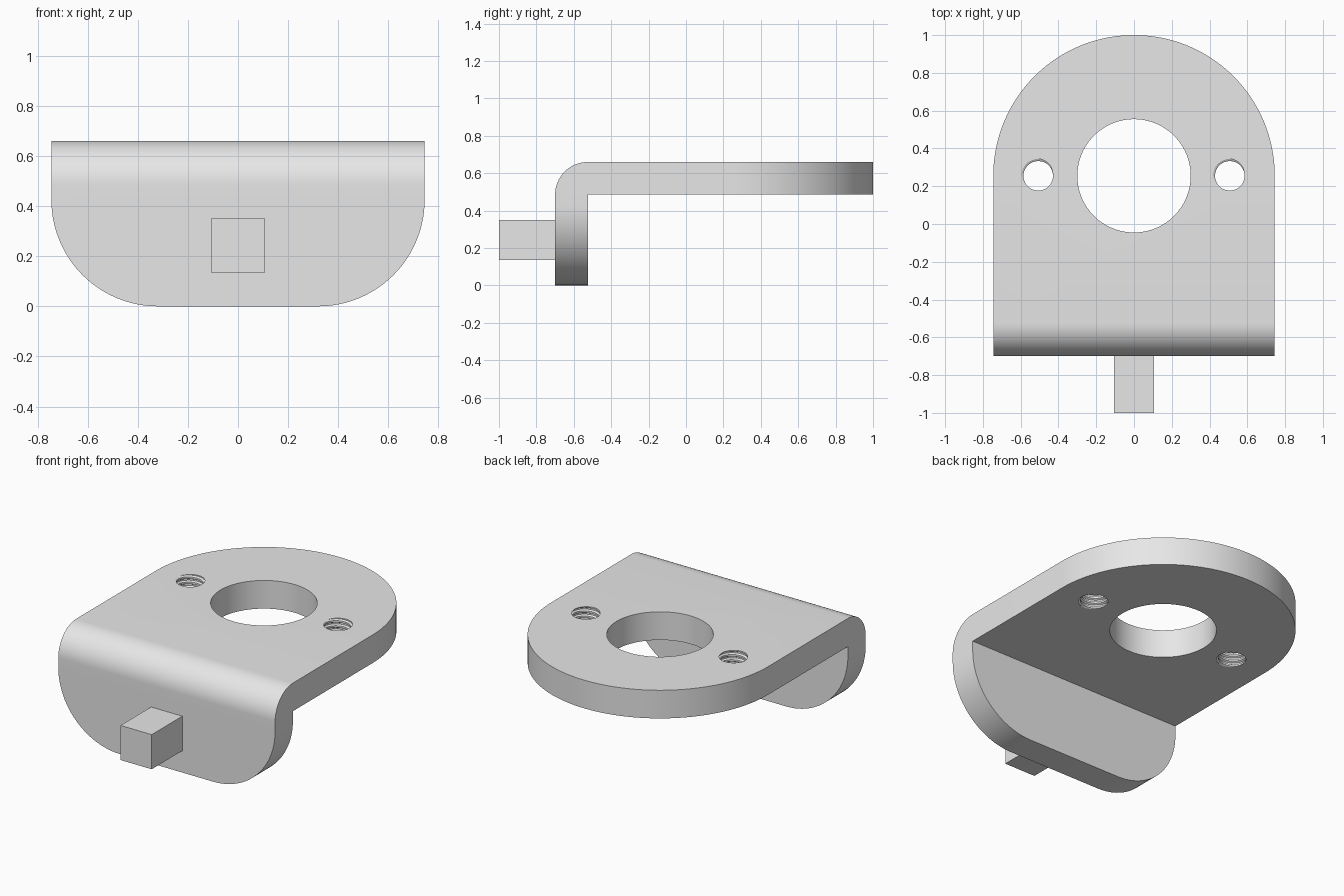
import bpy, bmesh, math

cube = bpy.data.objects.get("Cube")
if cube:
    bpy.data.objects.remove(cube, do_unlink=True)

# Plain grey material
grey = bpy.data.materials.new("plain_grey")
grey.use_nodes = True
grey.diffuse_color = (0.8, 0.8, 0.8, 1)
grey.node_tree.nodes["Principled BSDF"].inputs["Base Color"].default_value = (0.8, 0.8, 0.8, 1)

# Main dimensions
HALF_W = 0.745            # half width of the bracket
TOP, UNDER = 0.66, 0.485  # top and underside of the flat plate
FRONT, INNER = -0.70, -0.525
HOLE_Y = 0.255            # line of the holes, centre of the rounded end


def make_object(name, bm):
    bmesh.ops.recalc_face_normals(bm, faces=bm.faces)
    mesh = bpy.data.meshes.new(name)
    bm.to_mesh(mesh)
    bm.free()
    mesh.materials.append(grey)
    obj = bpy.data.objects.new(name, mesh)
    bpy.context.collection.objects.link(obj)
    return obj


def round_edges(bm, test, radius, segments):
    """Round every edge whose two ends both pass the test."""
    edges = [e for e in bm.edges if all(test(v.co) for v in e.verts)]
    bmesh.ops.bevel(bm, geom=edges, offset=radius, offset_type='OFFSET',
                    segments=segments, profile=0.5, affect='EDGES')


def activate(obj):
    bpy.ops.object.select_all(action='DESELECT')
    obj.select_set(True)
    bpy.context.view_layer.objects.active = obj


def cut(target, cutter):
    cutter.hide_render = True
    mod = target.modifiers.new("cut", 'BOOLEAN')
    mod.operation, mod.solver, mod.object = 'DIFFERENCE', 'EXACT', cutter
    activate(target)
    bpy.ops.object.modifier_apply(modifier=mod.name)
    bpy.data.objects.remove(cutter, do_unlink=True)


# Bracket: L-shaped side profile swept across the width
bm = bmesh.new()
profile = [(FRONT, 0), (INNER, 0), (INNER, UNDER), (1, UNDER), (1, TOP), (FRONT, TOP)]
face = bm.faces.new([bm.verts.new((-HALF_W, y, z)) for y, z in profile])
swept = bmesh.ops.extrude_face_region(bm, geom=[face])
bmesh.ops.translate(bm, vec=(2 * HALF_W, 0, 0),
                    verts=[g for g in swept["geom"] if isinstance(g, bmesh.types.BMVert)])
bmesh.ops.recalc_face_normals(bm, faces=bm.faces)

# Outer bend, rounded lower corners of the flange, half-round end of the plate
round_edges(bm, lambda c: c.y < FRONT + 0.001 and c.z > TOP - 0.001, 0.175, 16)
for side in (-1, 1):
    round_edges(bm, lambda c: c.z < 0.001 and c.x * side > HALF_W - 0.001, 0.425, 24)
    round_edges(bm, lambda c: c.y > 0.999 and c.x * side > HALF_W - 0.001, HALF_W - 0.001, 40)
bracket = make_object("bracket", bm)

# Large centre hole
bm = bmesh.new()
bmesh.ops.create_cone(bm, cap_ends=True, segments=96, radius1=0.3, radius2=0.3, depth=1)
bmesh.ops.translate(bm, verts=bm.verts, vec=(0, HOLE_Y, 0.6))
cut(bracket, make_object("centre_hole_cutter", bm))


def thread_cutter(x):
    """Closed screw shape: a groove profile wound up a helix."""
    n, turns, pitch = 40, 9, 0.032
    z0 = TOP - 7.925 * pitch
    groove = [(0, 0.078), (0.25, 0.078), (0.45, 0.089), (0.7, 0.089), (0.9, 0.078)]
    bm = bmesh.new()

    def row(offset, r, count):
        return [bm.verts.new((x + r * math.cos(math.tau * i / n),
                              HOLE_Y + r * math.sin(math.tau * i / n),
                              z0 + pitch * (i / n + offset))) for i in range(count)]

    total = n * turns
    rows = [row(o, r, total + 1 + (n if k == 0 else 0)) for k, (o, r) in enumerate(groove)]
    rows.append(rows[0][n:])
    for low, high in zip(rows, rows[1:]):
        for i in range(total):
            bm.faces.new((low[i], low[i + 1], high[i + 1], high[i]))
    # Close both ends with fans to the axis
    rim = [e for e in bm.edges if e.is_boundary]
    mid = z0 + pitch * (turns + 1) / 2
    for z, top in ((z0 - 0.02, False), (z0 + pitch * (turns + 1) + 0.02, True)):
        centre = bm.verts.new((x, HOLE_Y, z))
        for e in rim:
            if (e.verts[0].co.z > mid) == top:
                bm.faces.new((e.verts[0], e.verts[1], centre))
    bmesh.ops.triangulate(bm, faces=bm.faces)
    return make_object("thread_cutter", bm)


# Two threaded screw holes
for side in (-1, 1):
    cut(bracket, thread_cutter(side * 0.507))

activate(bracket)
bpy.ops.object.shade_smooth_by_angle(angle=math.radians(30))

# Square peg on the front of the flange
bm = bmesh.new()
bmesh.ops.create_cube(bm, size=1)
bmesh.ops.scale(bm, verts=bm.verts, vec=(0.214, 0.32, 0.215))
bmesh.ops.translate(bm, verts=bm.verts, vec=(0, -0.84, 0.2425))
make_object("square_peg", bm)
